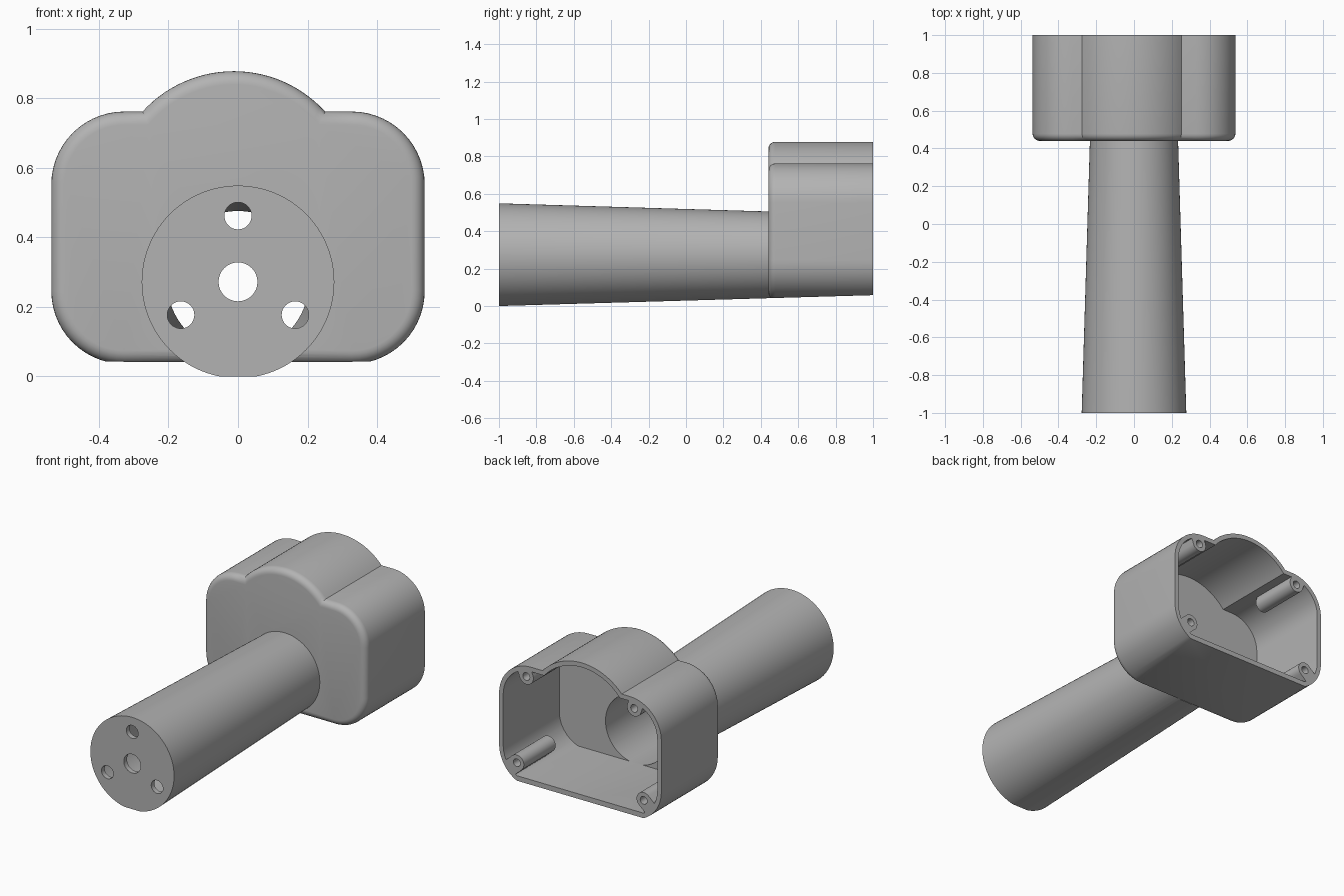
import bpy, bmesh
from math import sin, cos, pi, radians, atan2, sqrt, asin
from mathutils import Vector

cube = bpy.data.objects.get("Cube")
if cube:
    bpy.data.objects.remove(cube, do_unlink=True)

AXIS_Z = 0.272                  # height of the handle axis
WALL = 0.03
HALF_W, BASE, TOP, CORNER = 0.537, 0.036, 0.762, 0.21
DOME_X, DOME_Z, DOME_R = -0.012, 0.523, 0.355
FRONT, BACK = 0.44, 1.0

grey = bpy.data.materials.new("plain grey")
grey.use_nodes = True
COLOUR = (0.45, 0.45, 0.45, 1)
grey.diffuse_color = COLOUR
grey.node_tree.nodes["Principled BSDF"].inputs["Base Color"].default_value = COLOUR


def arc(cx, cz, r, a0, a1, n):
    return [(cx + r * cos(a0 + (a1 - a0) * i / n), cz + r * sin(a0 + (a1 - a0) * i / n))
            for i in range(n + 1)]


def circle(cx, cz, r, n=64):
    return arc(cx, cz, r, 0, 2 * pi, n)[:-1]


def housing_outline(inset):
    """Rounded rectangle with a shallow dome on top, moved inward by inset."""
    w, r = HALF_W - CORNER, CORNER - inset
    top, dome = TOP - inset, DOME_R - inset
    a = asin((top - DOME_Z) / dome)
    low, high = BASE + CORNER, TOP - CORNER
    return (arc(w, low, r, -pi / 2, 0, 14) + arc(w, high, r, 0, pi / 2, 14)
            + arc(DOME_X, DOME_Z, dome, a, pi - a, 28)
            + arc(-w, high, r, pi / 2, pi, 14) + arc(-w, low, r, pi, 1.5 * pi, 14))


def loft(name, layers):
    """Solid through (y, outline) layers with equal point counts."""
    bm = bmesh.new()
    rings = [[bm.verts.new((x, y, z)) for x, z in pts] for y, pts in layers]
    n = len(rings[0])
    for a, b in zip(rings, rings[1:]):
        for i in range(n):
            j = (i + 1) % n
            bm.faces.new((a[i], a[j], b[j], b[i]))
    bm.faces.new(rings[0])
    bm.faces.new(rings[-1])
    bmesh.ops.recalc_face_normals(bm, faces=bm.faces)
    mesh = bpy.data.meshes.new(name)
    bm.to_mesh(mesh)
    bm.free()
    mesh.materials.append(grey)
    obj = bpy.data.objects.new(name, mesh)
    bpy.context.collection.objects.link(obj)
    return obj


def combine(target, other, operation):
    """Apply a boolean and discard the helper solid."""
    mod = target.modifiers.new("combine", 'BOOLEAN')
    mod.operation, mod.solver, mod.object = operation, 'EXACT', other
    bpy.context.view_layer.objects.active = target
    bpy.ops.object.modifier_apply(modifier=mod.name)
    bpy.data.objects.remove(other, do_unlink=True)


def floor_wedge(lift):
    """Everything below the gently rising underside."""
    def strip(y):
        z = 0.029 * (y + 1) + lift
        return [(-1, -1), (1, -1), (1, z), (-1, z)]
    return loft("floor_wedge", [(y, strip(y)) for y in (-1.5, 1.5)])


def boss_outline(x, z, dx, dz, r=0.047, reach=0.12):
    """Round boss stretched outward into the wall."""
    a = atan2(dz, dx)
    return (arc(x, z, r, a + pi / 2, a + 1.5 * pi, 16)
            + arc(x + reach * cos(a), z + reach * sin(a), r, a - pi / 2, a + pi / 2, 8))


# Outer shell: housing with a rounded front edge, plus the tapered handle
FILLET = 0.038
edge = [(FRONT + FILLET * (1 - cos(t * pi / 12)), housing_outline(FILLET * (1 - sin(t * pi / 12))))
        for t in range(7)]
body = loft("housing_with_handle", edge + [(BACK, housing_outline(0))])
handle = loft("handle", [(-1, circle(0, AXIS_Z, 0.277, 96)), (0.455, circle(0, AXIS_Z, 0.233, 96))])
combine(body, handle, 'UNION')
combine(body, floor_wedge(0), 'DIFFERENCE')

# Hollow: housing cavity plus handle bore, minus the screw bosses
cavity = loft("cavity", [(FRONT + WALL, housing_outline(WALL * 0.9)), (1.05, housing_outline(WALL * 0.9))])
bore = loft("bore", [(-0.97, circle(0, AXIS_Z, 0.246, 96)), (0.5, circle(0, AXIS_Z, 0.203, 96))])
combine(cavity, bore, 'UNION')
combine(cavity, floor_wedge(WALL), 'DIFFERENCE')

screws = [(s * x, z, s * dx, dz) for s in (1, -1)
          for x, z, dx, dz in ((0.357, 0.698, 0.35, 1), (0.42, 0.165, 1, -0.9))]
for screw in screws:
    pts = boss_outline(*screw)
    combine(cavity, loft("boss", [(0.7, pts), (1.1, pts)]), 'DIFFERENCE')
combine(body, cavity, 'DIFFERENCE')

# Screw holes in the bosses
for x, z, _, _ in screws:
    pts = circle(x, z, 0.023, 24)
    combine(body, loft("screw_hole", [(0.76, pts), (1.1, pts)]), 'DIFFERENCE')

# Holes in the handle end: one central, three around it
ends = [(0, AXIS_Z, 0.056)]
for k in range(3):
    a = pi / 2 + k * 2 * pi / 3
    ends.append((0.19 * cos(a), AXIS_Z + 0.19 * sin(a), 0.039))
for x, z, r in ends:
    pts = circle(x, z, r, 32)
    combine(body, loft("end_hole", [(-1.1, pts), (-0.9, pts)]), 'DIFFERENCE')

# Smooth curves, crisp edges
bpy.ops.object.select_all(action='DESELECT')
body.select_set(True)
bpy.context.view_layer.objects.active = body
bpy.ops.object.shade_smooth_by_angle(angle=radians(30))
